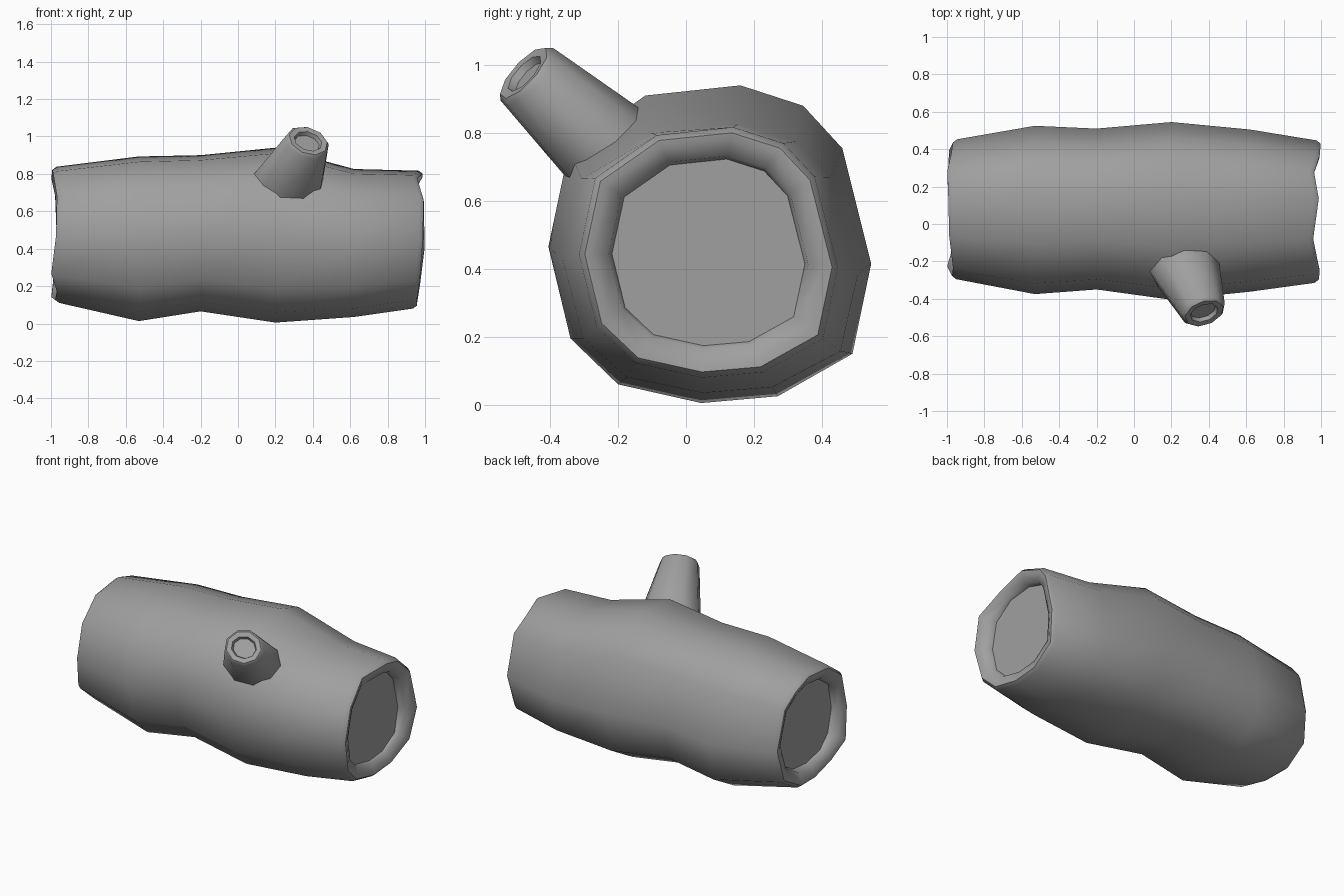
import bpy, bmesh, math
from mathutils import Vector

cube = bpy.data.objects.get("Cube")
if cube:
    bpy.data.objects.remove(cube)

bark = bpy.data.materials.new("bark_grey")
bark.use_nodes = True
bark.diffuse_color = (0.35, 0.35, 0.35, 1)
bark.node_tree.nodes["Principled BSDF"].inputs["Base Color"].default_value = (0.35, 0.35, 0.35, 1)


def loft(name, rings):
    """Skin a list of equal rings and close both ends with a fan."""
    bm = bmesh.new()
    loops = [[bm.verts.new(p) for p in ring] for ring in rings]
    n = len(loops[0])
    for a, b in zip(loops, loops[1:]):
        for i in range(n):
            j = (i + 1) % n
            bm.faces.new((a[i], a[j], b[j], b[i]))
    for loop in (loops[0], loops[-1]):
        hub = bm.verts.new(sum((v.co for v in loop), Vector()) / n)
        for i in range(n):
            bm.faces.new((loop[i], loop[(i + 1) % n], hub))
    bmesh.ops.recalc_face_normals(bm, faces=bm.faces)
    mesh = bpy.data.meshes.new(name)
    bm.to_mesh(mesh)
    bm.free()
    mesh.materials.append(bark)
    obj = bpy.data.objects.new(name, mesh)
    bpy.context.collection.objects.link(obj)
    bpy.ops.object.select_all(action='DESELECT')
    obj.select_set(True)
    bpy.context.view_layer.objects.active = obj
    bpy.ops.object.shade_smooth_by_angle(angle=math.radians(55))
    return obj


# Uneven twelve-sided cross-section (y, z) of the trunk
section = [(-.12, .91), (.16, .94), (.345, .88), (.46, .755), (.545, .415), (.49, .15),
           (.27, .025), (.045, .005), (-.20, .06), (-.34, .195), (-.405, .465), (-.345, .75)]
Y0, Y1, Z0, Z1 = -.405, .545, .005, .94


def trunk_ring(x, y0, y1, z0, z1, scale=1, wobble=None):
    cy, cz = (y0 + y1) / 2, (z0 + z1) / 2
    ring = []
    for i, (y, z) in enumerate(section):
        u = (y - (Y0 + Y1) / 2) / (Y1 - Y0) * scale
        v = (z - (Z0 + Z1) / 2) / (Z1 - Z0) * scale
        dx = wobble[i] if wobble else 0
        ring.append(Vector((x + dx, cy + u * (y1 - y0), cz + v * (z1 - z0))))
    return ring


def trunk_end(side, box, wobble):
    """Rings from the outer edge, over the rounded rim, into the sunken cut face."""
    steps = [(.955, 1, 1), (.978, .955, 1), (.975, .90, 1), (.95, .77, .8), (.915, .745, 0)]
    return [trunk_ring(side * x, *box, s, [w * k * side for w in wobble]) for x, s, k in steps]


left_wobble = [-.02, .01, -.015, .015, .02, -.005, -.02, -.02, -.02, -.005, .01, .015]
right_wobble = [.01, .015, .02, .0, -.01, .01, .02, .0, -.01, .02, -.005, -.01]
left_end = trunk_end(1, (-.315, .447, .08, .817), left_wobble)
right_end = trunk_end(-1, (-.295, .453, .11, .838), right_wobble)
middle = [trunk_ring(-.53, -.375, .525, .013, .893),
          trunk_ring(-.2, -.35, .51, .065, .90),
          trunk_ring(.2, Y0, Y1, Z0, Z1),
          trunk_ring(.62, -.362, .505, .035, .826)]
loft("trunk", right_end[::-1] + middle + left_end)

# Cut branch stub, wide at the trunk and hollowed at its tip
base, tip = Vector((.28, -.25, .77)), Vector((.375, -.475, .975))
axis = (tip - base).normalized()
across = (Vector((1, 0, 0)) - axis * axis.x).normalized()
up = axis.cross(across)


def stub_ring(t, ra, rb):
    c = base.lerp(tip, t)
    ring = []
    for i in range(9):
        a = math.tau * (i + .3) / 9
        ring.append(c + across * ra * math.cos(a) + up * rb * math.sin(a))
    return ring


loft("branch_stub", [stub_ring(-.4, .215, .165), stub_ring(0, .185, .15),
                     stub_ring(.96, .122, .112), stub_ring(1.01, .108, .098),
                     stub_ring(1.0, .078, .068), stub_ring(.93, .07, .06)])
